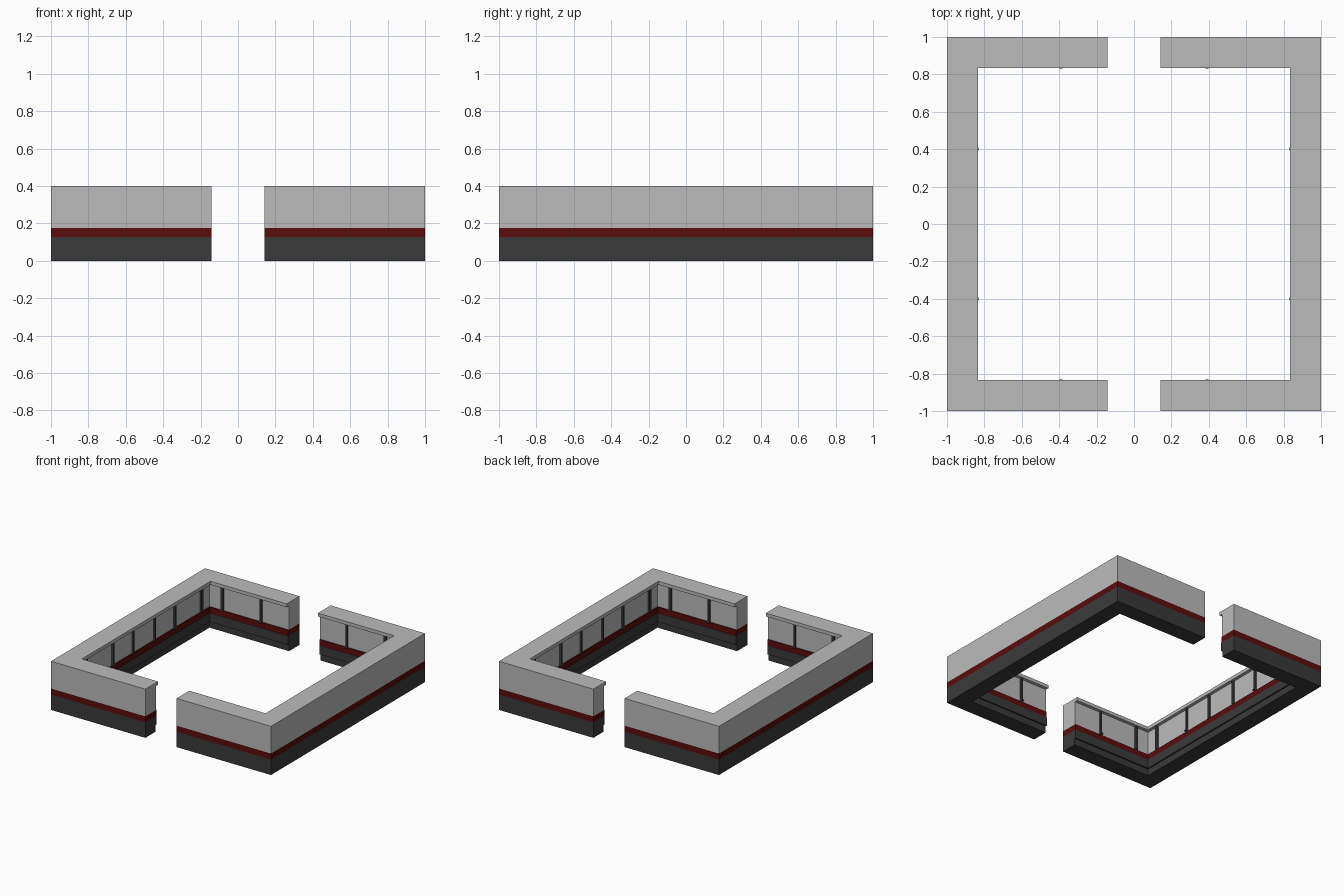
import bpy, bmesh

if "Cube" in bpy.data.objects:
    bpy.data.objects.remove(bpy.data.objects["Cube"])

def mat(name, c):
    m = bpy.data.materials.new(name)
    m.diffuse_color = (*c, 1)
    m.use_nodes = True
    m.node_tree.nodes["Principled BSDF"].inputs["Base Color"].default_value = m.diffuse_color
    return m

GREY = mat("light grey", (0.50, 0.50, 0.50))
RED = mat("dark red", (0.10, 0.004, 0.004))
DARK = mat("charcoal", (0.042, 0.042, 0.042))
GAP = 0.142      # half width of the two openings

def finish(bm, name, m):
    bmesh.ops.recalc_face_normals(bm, faces=bm.faces)
    me = bpy.data.meshes.new(name)
    bm.to_mesh(me)
    bm.free()
    me.materials.append(m)
    ob = bpy.data.objects.new(name, me)
    bpy.context.collection.objects.link(ob)
    return ob

def course(name, side, t, z0, z1, m):
    """C-shaped layer of wall with thickness t, on the left (-1) or right (+1)."""
    i = 1 - t
    outer = [(GAP, -1), (1, -1), (1, 1), (GAP, 1)]
    inner = [(GAP, -i), (i, -i), (i, i), (GAP, i)]
    bm = bmesh.new()
    rings = [[bm.verts.new((side * x, y, z)) for x, y in pts]
             for pts, z in ((outer, z0), (outer, z1), (inner, z1), (inner, z0))]
    for k in range(4):
        a, b = rings[k], rings[(k + 1) % 4]
        for j in range(3):
            bm.faces.new((a[j], a[j + 1], b[j + 1], b[j]))
    for j in (0, 3):
        bm.faces.new([r[j] for r in rings])
    finish(bm, name, m)

def box(bm, lo, hi):
    v = bmesh.ops.create_cube(bm, size=1)["verts"]
    for p in v:
        p.co = [lo[k] + (p.co[k] + 0.5) * (hi[k] - lo[k]) for k in range(3)]

def wedge(bm, w, d, h, z, along, axis_y, sx, sy):
    """Small triangular brace at the foot of a post."""
    prof = [(0, z), (d, z), (0, z + h)]
    rows = []
    for s in (-w, w):
        row = []
        for t, zz in prof:
            a, b = along + s, 0.862 - t
            x, y = (a, b) if axis_y else (b, a)
            row.append(bm.verts.new((sx * x, sy * y, zz)))
        rows.append(row)
    bm.faces.new(rows[0])
    bm.faces.new(rows[1])
    for k in range(3):
        n = (k + 1) % 3
        bm.faces.new((rows[0][k], rows[0][n], rows[1][n], rows[1][k]))

for side, tag in ((-1, "left"), (1, "right")):
    # stacked courses of the wall
    course(tag + "_plinth", side, 0.135, 0, 0.055, DARK)
    course(tag + "_base", side, 0.147, 0.055, 0.127, DARK)
    course(tag + "_red_band", side, 0.145, 0.127, 0.176, RED)
    course(tag + "_wall", side, 0.138, 0.176, 0.372, GREY)
    course(tag + "_coping", side, 0.165, 0.372, 0.4, GREY)

    # slim posts on the inner faces
    bm = bmesh.new()
    for sy in (-1, 1):
        for c in (0.14, 0.40, 0.75):
            w = 0.008 if c < 0.7 else 0.011
            xs = sorted((side * 0.847, side * 0.864))
            box(bm, (xs[0], sy * c - w, 0.174), (xs[1], sy * c + w, 0.374))
        for c in (0.39, 0.74):
            w = 0.008 if c < 0.7 else 0.011
            ys = sorted((sy * 0.847, sy * 0.864))
            box(bm, (side * c - w, ys[0], 0.174), (side * c + w, ys[1], 0.374))
    finish(bm, tag + "_posts", DARK)

    # little braces at the feet of the middle posts
    bm = bmesh.new()
    for sy in (-1, 1):
        wedge(bm, 0.008, 0.03, 0.04, 0.174, 0.39, True, side, sy)
        wedge(bm, 0.008, 0.03, 0.04, 0.174, 0.40, False, side, sy)
    finish(bm, tag + "_braces", DARK)
